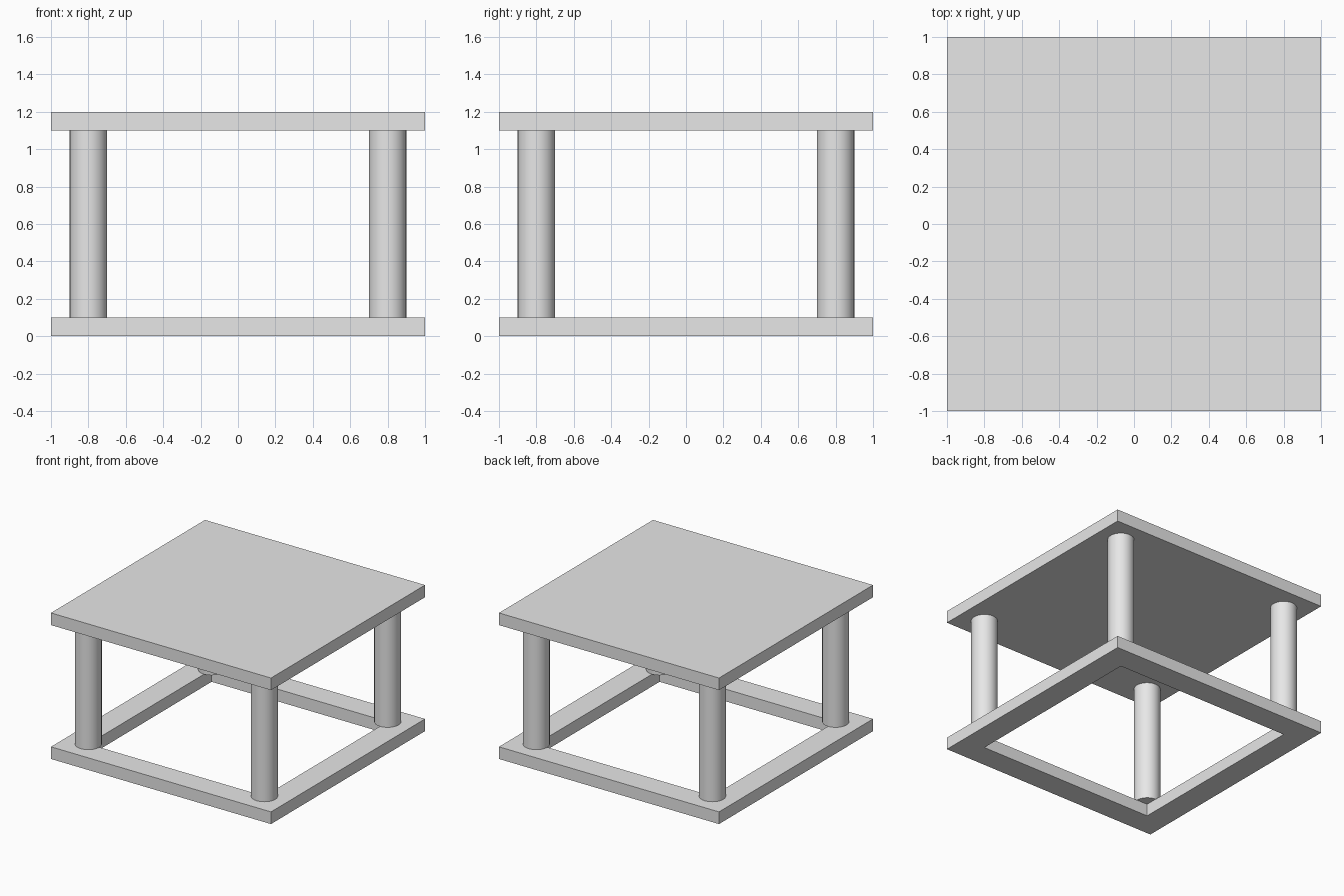
import bpy, bmesh, math

cube = bpy.data.objects.get("Cube")
if cube:
    bpy.data.objects.remove(cube, do_unlink=True)

THICK = 0.1      # slab and frame thickness
POST_H = 1.0
POST_POS = 0.8   # post centres, also the inner edge of the frame

# Single grey material
grey = bpy.data.materials.new("light_grey")
grey.use_nodes = True
grey.diffuse_color = (0.8, 0.8, 0.8, 1)
grey.node_tree.nodes["Principled BSDF"].inputs["Base Color"].default_value = (0.8, 0.8, 0.8, 1)


def square(bm, half, z):
    corners = ((-half, -half), (half, -half), (half, half), (-half, half))
    return [bm.verts.new((x, y, z)) for x, y in corners]


def add_object(name, bm):
    bmesh.ops.recalc_face_normals(bm, faces=bm.faces)
    mesh = bpy.data.meshes.new(name)
    bm.to_mesh(mesh)
    bm.free()
    mesh.materials.append(grey)
    obj = bpy.data.objects.new(name, mesh)
    bpy.context.collection.objects.link(obj)
    return obj


# Base frame: square ring with mitred corners
bm = bmesh.new()
loops = [square(bm, 1, 0), square(bm, 1, THICK),
         square(bm, POST_POS, THICK), square(bm, POST_POS, 0)]
for a, b in zip(loops, loops[1:] + loops[:1]):
    for i in range(4):
        j = (i + 1) % 4
        bm.faces.new((a[i], a[j], b[j], b[i]))
add_object("base_frame", bm)

# Table top
bm = bmesh.new()
low, high = square(bm, 1, THICK + POST_H), square(bm, 1, 2 * THICK + POST_H)
bm.faces.new(low)
bm.faces.new(high)
for i in range(4):
    j = (i + 1) % 4
    bm.faces.new((low[i], low[j], high[j], high[i]))
add_object("table_top", bm)

# Four round posts
for side, x in (("right", -POST_POS), ("left", POST_POS)):
    for end, y in (("front", -POST_POS), ("back", POST_POS)):
        bm = bmesh.new()
        bmesh.ops.create_cone(bm, cap_ends=True, segments=32, radius1=0.1,
                              radius2=0.1, depth=POST_H)
        post = add_object(f"{end}_{side}_post", bm)
        post.location = (x, y, THICK + POST_H / 2)
        bpy.ops.object.select_all(action="DESELECT")
        post.select_set(True)
        bpy.context.view_layer.objects.active = post
        bpy.ops.object.shade_smooth_by_angle(angle=math.radians(30))
